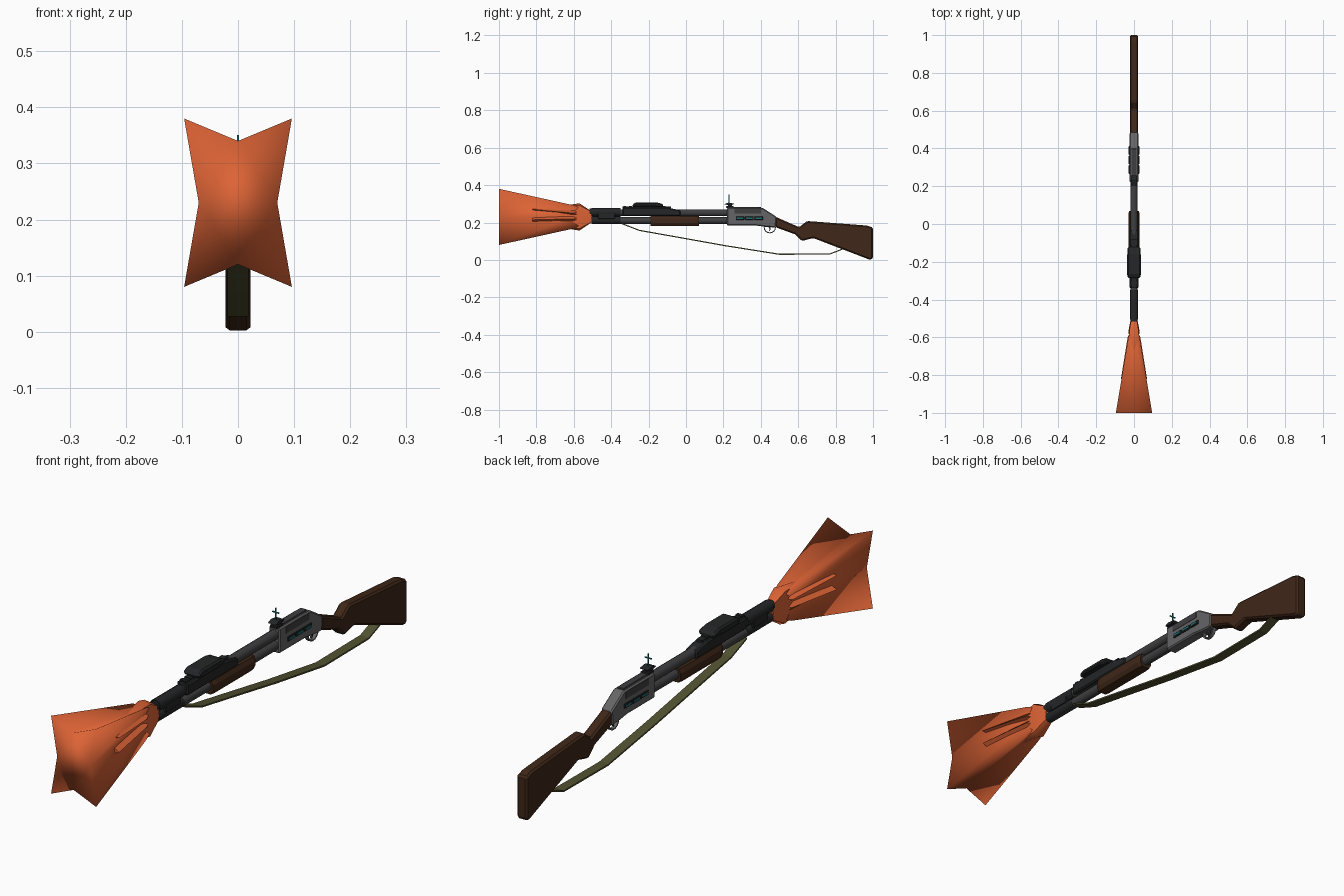
import bpy, bmesh, math
from mathutils import Matrix

if "Cube" in bpy.data.objects:
    bpy.data.objects.remove(bpy.data.objects["Cube"])


def mat(name, *c):
    m = bpy.data.materials.new(name)
    m.diffuse_color = (*c, 1)
    m.use_nodes = True
    m.node_tree.nodes["Principled BSDF"].inputs["Base Color"].default_value = m.diffuse_color
    return m


ORANGE = mat("flame_orange", .72, .125, .036)
WOOD = mat("dark_wood", .05, .02, .009)
BLACK = mat("black_metal", .018, .019, .02)
STEEL = mat("dark_steel", .05, .05, .053)
GREY = mat("grey_steel", .13, .13, .135)
TEAL = mat("teal_glow", .01, .16, .19)
OLIVE = mat("olive_strap", .085, .085, .032)


def finish(name, bm, m, bevel=0, smooth=None):
    bmesh.ops.recalc_face_normals(bm, faces=bm.faces)
    me = bpy.data.meshes.new(name)
    bm.to_mesh(me)
    bm.free()
    me.materials.append(m)
    o = bpy.data.objects.new(name, me)
    bpy.context.collection.objects.link(o)
    if bevel:
        b = o.modifiers.new("bevel", "BEVEL")
        b.width, b.segments = bevel, 1
    if smooth:
        bpy.ops.object.select_all(action='DESELECT')
        o.select_set(True)
        bpy.context.view_layer.objects.active = o
        bpy.ops.object.shade_smooth_by_angle(angle=math.radians(smooth))
    return o


def loft(name, rings, m, cap=True, **kw):
    """Bridge equal-length rings of points."""
    bm = bmesh.new()
    vs = [[bm.verts.new(p) for p in r] for r in rings]
    n = len(vs[0])
    for a, b in zip(vs, vs[1:]):
        for i in range(n):
            bm.faces.new((a[i], a[(i + 1) % n], b[(i + 1) % n], b[i]))
    if cap:
        bm.faces.new(vs[0])
        bm.faces.new(vs[-1])
    return finish(name, bm, m, **kw)


def prism(name, yz, w, m, x=0, bevel=0):
    """Side profile extruded across x, half width w."""
    return loft(name, [[(x + s * w, y, z) for y, z in yz] for s in (-1, 1)], m, bevel=bevel)


def box(name, x0, x1, y0, y1, z0, z1, m, bevel=0):
    return prism(name, [(y0, z0), (y1, z0), (y1, z1), (y0, z1)],
                 (x1 - x0) / 2, m, (x0 + x1) / 2, bevel)


def tube(name, y0, y1, r, z, m, x=0, n=12):
    ring = lambda y: [(x + r * math.cos(2 * math.pi * (i + .5) / n), y,
                       z + r * math.sin(2 * math.pi * (i + .5) / n)) for i in range(n)]
    return loft(name, [ring(y0), ring(y1)], m, smooth=35)


# muzzle flame: four-cornered star section opening towards the front
def star(y, cx, cz, mx, mz):
    z = .235
    return [(cx, y, z + cz), (0, y, z + mz), (-cx, y, z + cz), (-mx, y, z),
            (-cx, y, z - cz), (0, y, z - mz), (cx, y, z - cz), (mx, y, z)]


flame = loft("muzzle_flame", [star(-1, .096, .15, .07, .11), star(-.6, .03, .062, .018, .045),
                              star(-.5, .008, .016, .011, .022)], ORANGE)
for p in flame.data.polygons:
    p.use_smooth = True
loft("flame_core", [star(-.68, .012, .05, .012, .055), star(-.57, .025, .062, .03, .073),
                    star(-.505, .015, .028, .018, .03)], ORANGE, smooth=50)
# side tongues
for s in (-1, 1):
    for i, (a, b) in enumerate(((.268, .280), (.203, .236))):
        za = .225 + (i == 0) * .03
        loft("side_tongue", [[(s * .035, -.82, a), (s * .069, -.82, (a + b) / 2), (s * .035, -.82, b)],
                             [(s * .015, -.56, za - .015), (s * .034, -.6, za), (s * .015, -.56, za + .015)]],
             ORANGE)

# barrel, magazine and front fittings
tube("barrel", -.5, .24, .019, .257, STEEL)
tube("magazine_tube", -.48, .24, .019, .216, STEEL)
tube("muzzle_sleeve", -.505, -.35, .023, .26, BLACK)
tube("magazine_cap", -.505, -.35, .020, .217, BLACK)
tube("muzzle_rim", -.515, -.5, .020, .26, BLACK)
for s in (-1, 1):
    box("front_clamp", s * .016 - .006, s * .016 + .006, -.47, -.38, .225, .255, BLACK, .002)

# heat shield with raised rail
prism("heat_shield", [(-.34, .24), (-.03, .24), (-.03, .27), (-.1, .285), (-.34, .285)], .024, BLACK, bevel=.005)
box("top_rail", -.012, .012, -.34, -.08, .28, .29, BLACK)
for i in range(8):
    box("rail_tooth", -.014, .014, -.335 + i * .03, -.32 + i * .03, .288, .293, BLACK)

# rail mounted lamp housing
prism("lamp_housing", [(-.285, .287), (-.12, .287), (-.125, .305), (-.16, .313), (-.265, .313), (-.285, .303)],
      .034, BLACK, bevel=.006)
box("lamp_side_clamp", -.038, .038, -.27, -.16, .288, .299, BLACK, .003)

# pump fore-end
sec = [(.02, .187), (.030, .203), (.030, .225), (.022, .24)]
sec += [(-x, z) for x, z in reversed(sec)]
loft("fore_end", [[(x * k, y, z) for x, z in sec] for y, k in
                  ((-.19, .85), (-.17, 1), (.05, 1), (.07, .85))], WOOD)

# receiver
prism("receiver", [(.22, .188), (.38, .188), (.425, .182), (.48, .178), (.485, .235), (.41, .283), (.36, .285),
                   (.22, .285)], .023, GREY, bevel=.005)
prism("ejection_panel", [(.26, .253), (.40, .253), (.40, .279), (.26, .279)], .0245, STEEL)
box("top_cover", -.014, .014, .25, .40, .28, .289, STEEL, .002)
for s in (-1, 1):
    for i in range(3):
        y = .27 + i * .05
        box("shell_clip", s * .025 - .003, s * .025 + .003, y - .004, y + .042, .219, .237, BLACK, .002)
        box("glow_strip", s * .028 - .0015, s * .028 + .0015, y + .002, y + .036, .224, .232, TEAL)

# rear sight with glowing cross
box("sight_base", -.016, .016, .215, .255, .283, .293, BLACK, .002)
box("sight_post", -.007, .007, .225, .245, .29, .302, BLACK)
prism("sight_head", [(.205, .303), (.225, .298), (.25, .3), (.258, .306), (.225, .311)], .017, BLACK)
box("cross_upright", -.0018, .0018, .228, .232, .308, .356, TEAL)
box("cross_bar", -.014, .014, .228, .232, .337, .341, TEAL)

# trigger guard and trigger
N = 16
loft("trigger_guard", [[(x, .448 + r * 1.05 * math.cos(2 * math.pi * i / N),
                         .178 + r * math.sin(2 * math.pi * i / N)) for x, r in
                        ((-.007, .031), (.007, .031), (.007, .026), (-.007, .026))]
                       for i in range(N + 1)], GREY, cap=False, smooth=35)
prism("trigger", [(.44, .185), (.45, .185), (.452, .168), (.444, .158), (.446, .17)], .004, STEEL)

# shoulder stock
prism("stock", [(.478, .236), (.605, .18), (.647, .213), (.965, .189), (1, .178), (1, .014), (.985, .005),
                (.68, .122), (.62, .106), (.582, .142), (.478, .18)], .022, WOOD, bevel=.007)

# carrying strap
path = [(-.345, .2), (-.25, .163), (-.03, .124), (.21, .081), (.5, .035), (.77, .037), (.85, .068)]
loft("carry_strap", [[(-.019, y, z - .003), (.019, y, z - .003), (.019, y, z + .003), (-.019, y, z + .003)]
                     for y, z in path], OLIVE)

# sit the model on the ground
bpy.context.view_layer.update()
low = min(v.co.z for o in bpy.data.objects for v in o.data.vertices)
for o in bpy.data.objects:
    o.data.transform(Matrix.Translation((0, 0, -low)))
